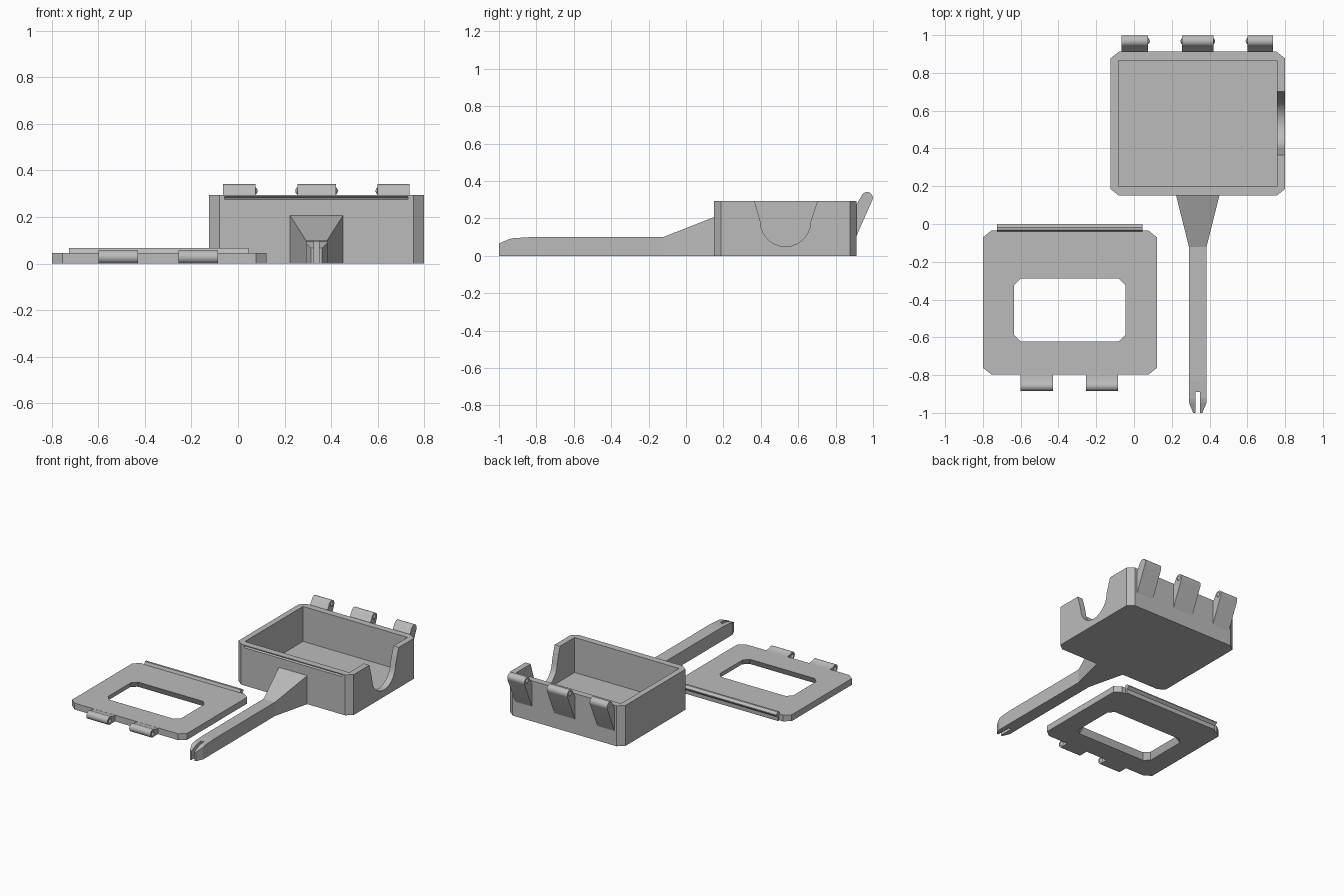
import bpy, bmesh, math
from mathutils import Matrix

if "Cube" in bpy.data.objects:
    bpy.data.objects.remove(bpy.data.objects["Cube"])

grey = bpy.data.materials.new("plain_grey")
grey.diffuse_color = (0.5, 0.5, 0.5, 1)
grey.use_nodes = True
grey.node_tree.nodes["Principled BSDF"].inputs["Base Color"].default_value = grey.diffuse_color


def finish(bm, name):
    bmesh.ops.recalc_face_normals(bm, faces=bm.faces)
    me = bpy.data.meshes.new(name)
    bm.to_mesh(me)
    bm.free()
    ob = bpy.data.objects.new(name, me)
    bpy.context.collection.objects.link(ob)
    me.materials.append(grey)
    return ob


def loft(name, rings):
    """Skin a row of equal-sized cross-sections and cap both ends."""
    bm = bmesh.new()
    vs = [[bm.verts.new(p) for p in r] for r in rings]
    n = len(rings[0])
    for a, b in zip(vs, vs[1:]):
        for i in range(n):
            bm.faces.new((a[i], a[(i + 1) % n], b[(i + 1) % n], b[i]))
    bm.faces.new(vs[0])
    bm.faces.new(vs[-1])
    return finish(bm, name)


def prism_z(name, pts, z0, z1):
    return loft(name, [[(x, y, z) for x, y in pts] for z in (z0, z1)])


def prism_x(name, pts, x0, x1):
    return loft(name, [[(x, y, z) for y, z in pts] for x in (x0, x1)])


def rect(x0, x1, y0, y1, cx=0, cy=0):
    """Rectangle with chamfered corners."""
    if not cx:
        return [(x0, y0), (x1, y0), (x1, y1), (x0, y1)]
    return [(x0 + cx, y0), (x1 - cx, y0), (x1, y0 + cy), (x1, y1 - cy),
            (x1 - cx, y1), (x0 + cx, y1), (x0, y1 - cy), (x0, y0 + cy)]


def arc(cy, cz, r, a0, a1, n=14):
    return [(cy + r * math.cos(math.radians(a0 + (a1 - a0) * i / n)),
             cz + r * math.sin(math.radians(a0 + (a1 - a0) * i / n))) for i in range(n + 1)]


def ball(name, x, y, z, r):
    bm = bmesh.new()
    bmesh.ops.create_uvsphere(bm, u_segments=16, v_segments=10, radius=r,
                              matrix=Matrix.Translation((x, y, z)))
    return finish(bm, name)


def cut(ob, cutter):
    mod = ob.modifiers.new("cut", 'BOOLEAN')
    mod.operation = 'DIFFERENCE'
    mod.solver = 'EXACT'
    mod.object = cutter
    bpy.context.view_layer.objects.active = ob
    bpy.ops.object.modifier_apply(modifier=mod.name)
    bpy.data.objects.remove(cutter)


def smooth(ob):
    bpy.ops.object.select_all(action='DESELECT')
    ob.select_set(True)
    bpy.context.view_layer.objects.active = ob
    bpy.ops.object.shade_smooth_by_angle(angle=math.radians(30))


# open box with cavity, side notch and latch groove
box = prism_z("box", rect(-0.125, 0.80, 0.15, 0.912, 0.045, 0.036), 0, 0.294)
cut(box, prism_z("cavity", rect(-0.083, 0.757, 0.198, 0.865), 0.04, 0.4))
notch = [(0.703, 0.295), (0.73, 0.4), (0.34, 0.4), (0.366, 0.295)] + arc(0.532, 0.185, 0.135, 180, 360)
cut(box, prism_x("notch", notch, 0.74, 0.9))
cut(box, prism_x("groove", [(0.1, 0.275), (0.151, 0.275), (0.163, 0.281), (0.151, 0.288), (0.1, 0.288)],
                 -0.058, 0.73))
smooth(box)

# tapering handle with forked tip
CX = 0.3375
sections = [(0.16, 0.114, 0.21), (0.15, 0.114, 0.207), (-0.122, 0.046, 0.1), (-0.83, 0.046, 0.1),
            (-0.925, 0.046, 0.094), (-0.948, 0.046, 0.088), (-1.0, 0.024, 0.066)]
handle = loft("handle", [[(CX - w, y, 0), (CX + w, y, 0), (CX + w, y, h), (CX - w, y, h)]
                         for y, w, h in sections])
cut(handle, prism_z("slot", [(CX - 0.011, -1.1), (CX + 0.011, -1.1),
                             (CX + 0.011, -0.89), (CX - 0.011, -0.89)], -0.1, 0.2))

# hinge lugs on the back of the box, with little pivot bumps
lug = [(0.905, 0.105), (0.912, 0.107)] + arc(0.968, 0.31, 0.031, -25, 140) + [(0.912, 0.275), (0.905, 0.27)]
for i, (x0, x1, pins) in enumerate([(-0.065, 0.075, (0.075,)), (0.255, 0.42, (0.255, 0.42)),
                                    (0.60, 0.737, (0.60,))]):
    smooth(prism_x(f"hinge_lug_{i}", lug, x0, x1))
    for x in pins:
        s = 1 if x == x1 else -1
        smooth(ball(f"pivot_bump_{i}", x - s * 0.010, 0.968, 0.312, 0.019))

# flat lid with window
lid = prism_z("lid", rect(-0.80, 0.122, -0.797, -0.035, 0.045, 0.036), 0, 0.046)
win = [[(x, y, z) for x, y in rect(-0.635 - g, -0.045 + g, -0.622 - g, -0.288 + g, 0.036, 0.036)]
       for z, g in ((-0.02, 0.03), (0.046, 0), (0.1, 0))]
cut(lid, loft("window", win))

# latch lip along the back edge of the lid
prism_x("latch_lip", [(-0.04, 0), (-0.02, 0), (-0.018, 0.03), (0, 0.046), (0, 0.052),
                      (-0.018, 0.066), (-0.033, 0.066), (-0.04, 0.046)], -0.725, 0.045)

# hinge barrels on the front edge of the lid, with sockets in their ends
barrel = [(-0.79, 0.001), (-0.79, 0.045), (-0.825, 0.046)] + arc(-0.857, 0.028, 0.028, 60, 270) + [(-0.82, 0.001)]
for i, (x0, x1) in enumerate([(-0.60, -0.43), (-0.255, -0.085)]):
    b = prism_x(f"hinge_barrel_{i}", barrel, x0, x1)
    for x in (x0 - 0.010, x1 + 0.010):
        cut(b, ball("socket", x, -0.857, 0.028, 0.02))
    smooth(b)
